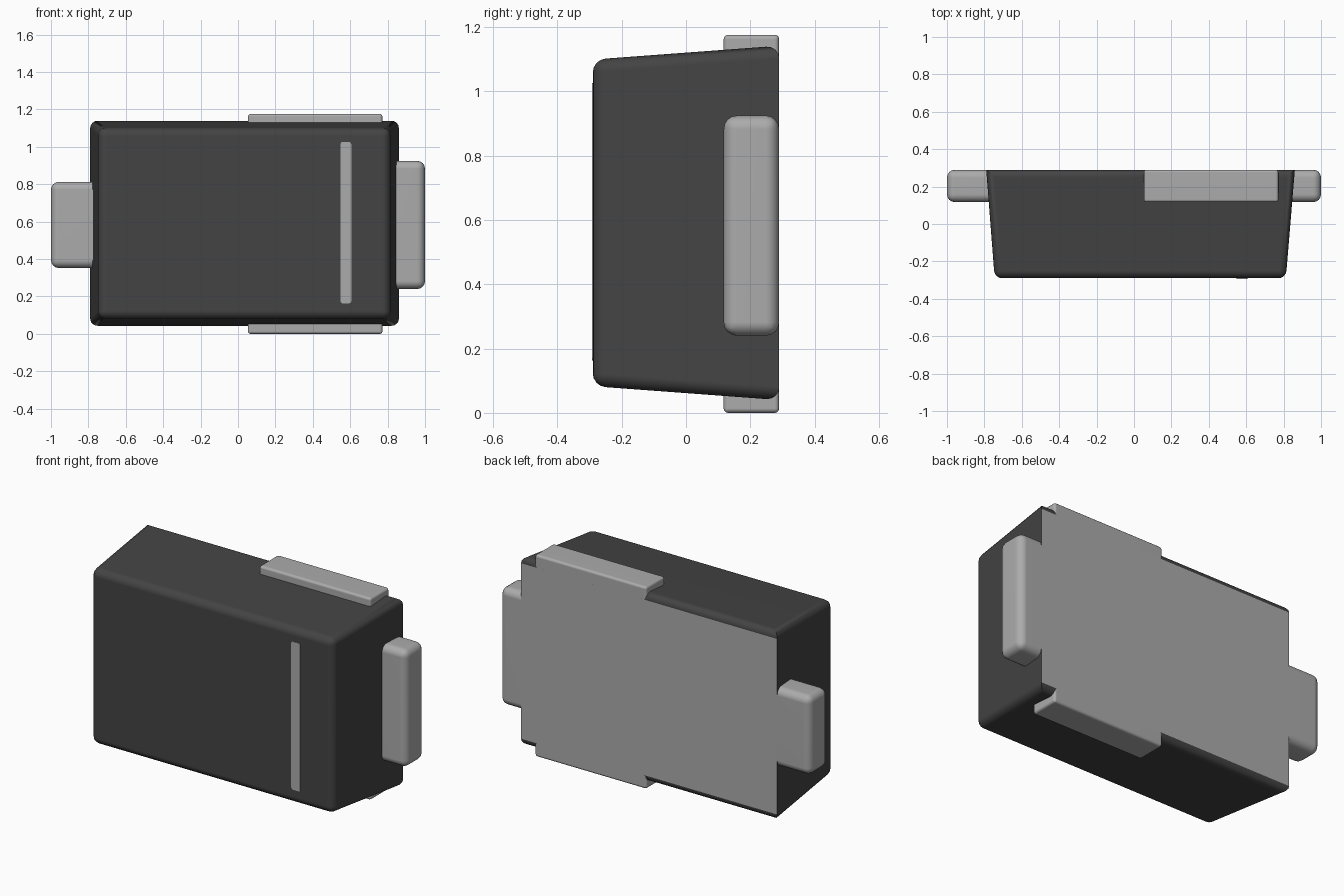
import bpy, bmesh, math

cube = bpy.data.objects.get("Cube")
if cube:
    bpy.data.objects.remove(cube, do_unlink=True)


def material(name, value):
    mat = bpy.data.materials.new(name)
    mat.use_nodes = True
    colour = (value, value, value, 1)
    mat.diffuse_color = colour
    mat.node_tree.nodes["Principled BSDF"].inputs["Base Color"].default_value = colour
    return mat


DARK = material("dark plastic", 0.057)
METAL = material("grey metal", 0.41)


def rounded_block(name, x, y, z, radius, mats, front=None, keep=None, segments=4):
    """Box between ranges x, y, z; front gives smaller x, z ranges at low y.
    Edges for which keep(edge) is true stay square."""
    bm = bmesh.new()
    bmesh.ops.create_cube(bm, size=2)
    for v in bm.verts:
        xr, zr = front if front and v.co.y < 0 else (x, z)
        v.co = (xr[v.co.x > 0], y[v.co.y > 0], zr[v.co.z > 0])
    edges = [e for e in bm.edges if not (keep and keep(e))]
    bmesh.ops.bevel(bm, geom=edges, offset=radius, offset_type='OFFSET',
                    segments=segments, profile=0.5, affect='EDGES')
    bm.normal_update()
    if len(mats) > 1:
        for f in bm.faces:
            f.material_index = int(f.normal.y > 0.99)
    mesh = bpy.data.meshes.new(name)
    bm.to_mesh(mesh)
    bm.free()
    for m in mats:
        mesh.materials.append(m)
    mesh.shade_smooth()
    mesh.set_sharp_from_angle(angle=math.radians(40))
    obj = bpy.data.objects.new(name, mesh)
    bpy.context.collection.objects.link(obj)
    obj.modifiers.new("Clean shading", 'WEIGHTED_NORMAL').keep_sharp = True
    return obj


BACK = 0.29
TAB_DEPTH = (0.117, BACK)


def square_back_end(e):
    a, b = (v.co for v in e.verts)
    return min(a.y, b.y) > 0 and abs(a.x - b.x) < 0.01


# Tapered housing with a metal back
rounded_block("housing", (-0.79, 0.86), (-BACK, BACK), (0.04, 1.142), 0.04,
              [DARK, METAL], front=((-0.745, 0.812), (0.083, 1.099)),
              keep=square_back_end)

# End terminals
rounded_block("left_terminal", (0.74, 1.0), TAB_DEPTH, (0.24, 0.925), 0.042, [METAL])
rounded_block("right_terminal", (-1.0, -0.68), TAB_DEPTH, (0.352, 0.813), 0.042, [METAL])

# Heat spreader running through the housing, showing at top and bottom
rounded_block("heat_spreader", (0.053, 0.772), TAB_DEPTH, (0.0, 1.176), 0.014,
              [METAL], segments=3)

# Polarity band on the front
rounded_block("polarity_band", (0.548, 0.606), (-BACK - 0.003, -BACK + 0.005),
              (0.163, 1.026), 0.012, [METAL], segments=3,
              keep=lambda e: abs(e.verts[0].co.y - e.verts[1].co.y) < 0.001)
